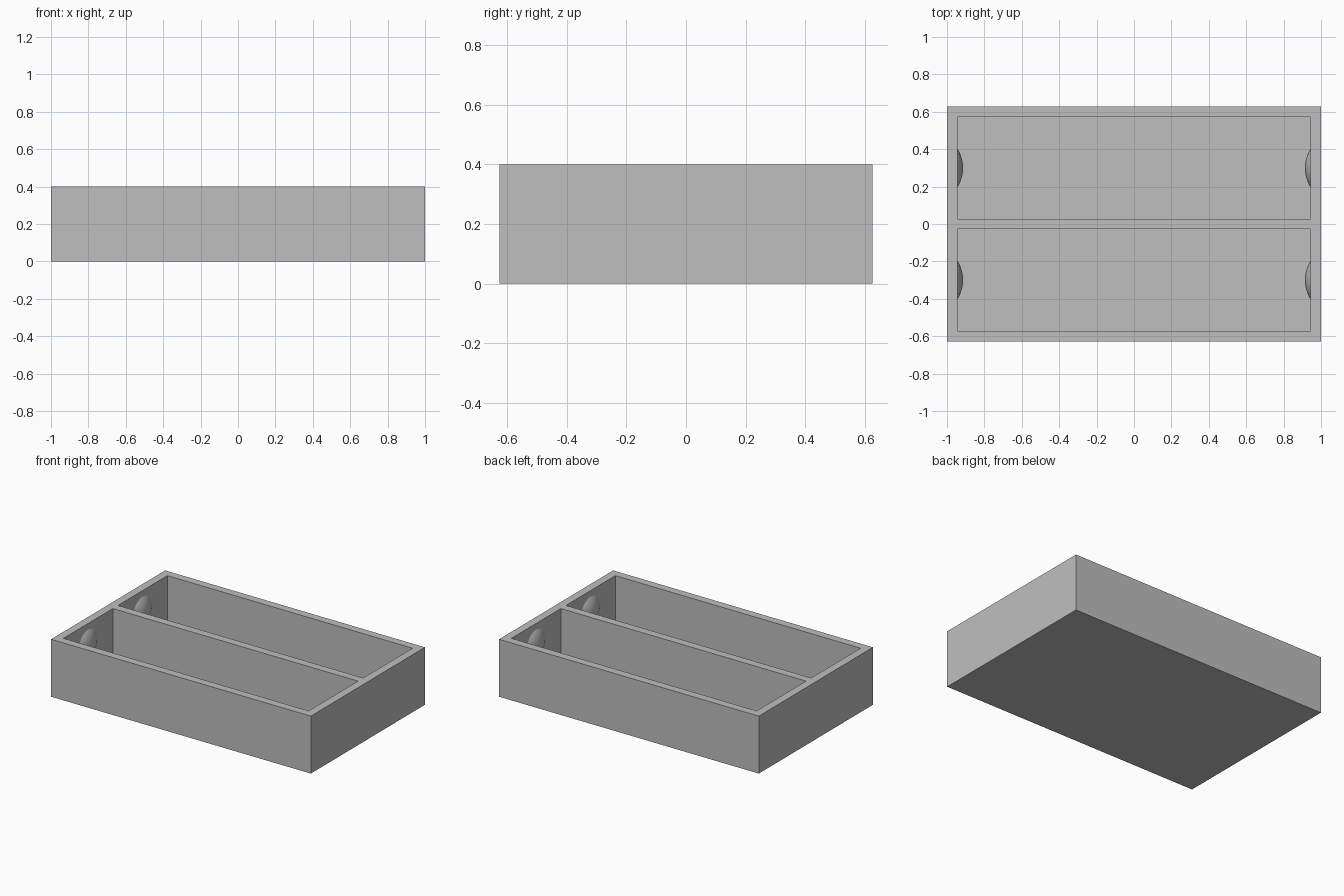
import bpy, bmesh, math
from mathutils import Matrix, Vector

cube = bpy.data.objects.get("Cube")
if cube:
    bpy.data.objects.remove(cube, do_unlink=True)

LENGTH, WIDTH, HEIGHT = 2.0, 1.254, 0.4
WALL = 0.056
POCKET_X = LENGTH / 2 - WALL                 # inner face of the end walls
POCKET_Y = (WIDTH - 3 * WALL) / 2            # width of one compartment
POCKET_MID = (POCKET_Y + WALL) / 2           # compartment centre line
BUMP_RISE, BUMP_RADIUS, BUMP_Z = 0.03, 0.19, 0.255

grey = bpy.data.materials.new("light grey")
grey.use_nodes = True
colour = (0.52, 0.52, 0.52, 1)
grey.diffuse_color = colour
grey.node_tree.nodes["Principled BSDF"].inputs["Base Color"].default_value = colour


def make_object(name, bm):
    mesh = bpy.data.meshes.new(name)
    bm.to_mesh(mesh)
    bm.free()
    mesh.materials.append(grey)
    obj = bpy.data.objects.new(name, mesh)
    bpy.context.collection.objects.link(obj)
    return obj


def box(name, size, centre):
    bm = bmesh.new()
    bmesh.ops.create_cube(bm, size=1)
    bmesh.ops.scale(bm, vec=size, verts=bm.verts)
    bmesh.ops.translate(bm, vec=centre, verts=bm.verts)
    return make_object(name, bm)


def bump(name, side, y):
    """Shallow spherical cap standing on an end wall, facing inwards."""
    bm = bmesh.new()
    bmesh.ops.create_uvsphere(bm, u_segments=48, v_segments=48, radius=BUMP_RADIUS)
    geom = bm.verts[:] + bm.edges[:] + bm.faces[:]
    bmesh.ops.bisect_plane(bm, geom=geom, plane_co=(0, 0, BUMP_RADIUS - BUMP_RISE),
                           plane_no=(0, 0, 1), clear_inner=True)
    # Turn the cap's pole towards the middle of the tray
    turn = Matrix.Rotation(-side * math.pi / 2, 4, 'Y')
    centre = Vector((side * (POCKET_X - BUMP_RISE + BUMP_RADIUS), y, BUMP_Z))
    bmesh.ops.transform(bm, matrix=Matrix.Translation(centre) @ turn, verts=bm.verts)
    for face in bm.faces:
        face.smooth = True
    return make_object(name, bm)


# Tray body with two long compartments cut from the top
tray = box("tray_body", (LENGTH, WIDTH, HEIGHT), (0, 0, HEIGHT / 2))
cutters = []
for row, y in (("front", -POCKET_MID), ("back", POCKET_MID)):
    cutter = box(row + "_compartment_cutter", (2 * POCKET_X, POCKET_Y, HEIGHT),
                 (0, y, HEIGHT / 2 + WALL))
    cut = tray.modifiers.new(row + " compartment", 'BOOLEAN')
    cut.operation, cut.solver, cut.object = 'DIFFERENCE', 'EXACT', cutter
    cutters.append(cutter)

    # Rounded bumps on both end walls of the compartment
    for end, side in (("left", 1), ("right", -1)):
        bump(f"{row}_{end}_bump", side, y)

# Apply the cuts and remove the cutters
bpy.context.view_layer.objects.active = tray
for name in [m.name for m in tray.modifiers]:
    bpy.ops.object.modifier_apply(modifier=name)
for cutter in cutters:
    bpy.data.objects.remove(cutter, do_unlink=True)
